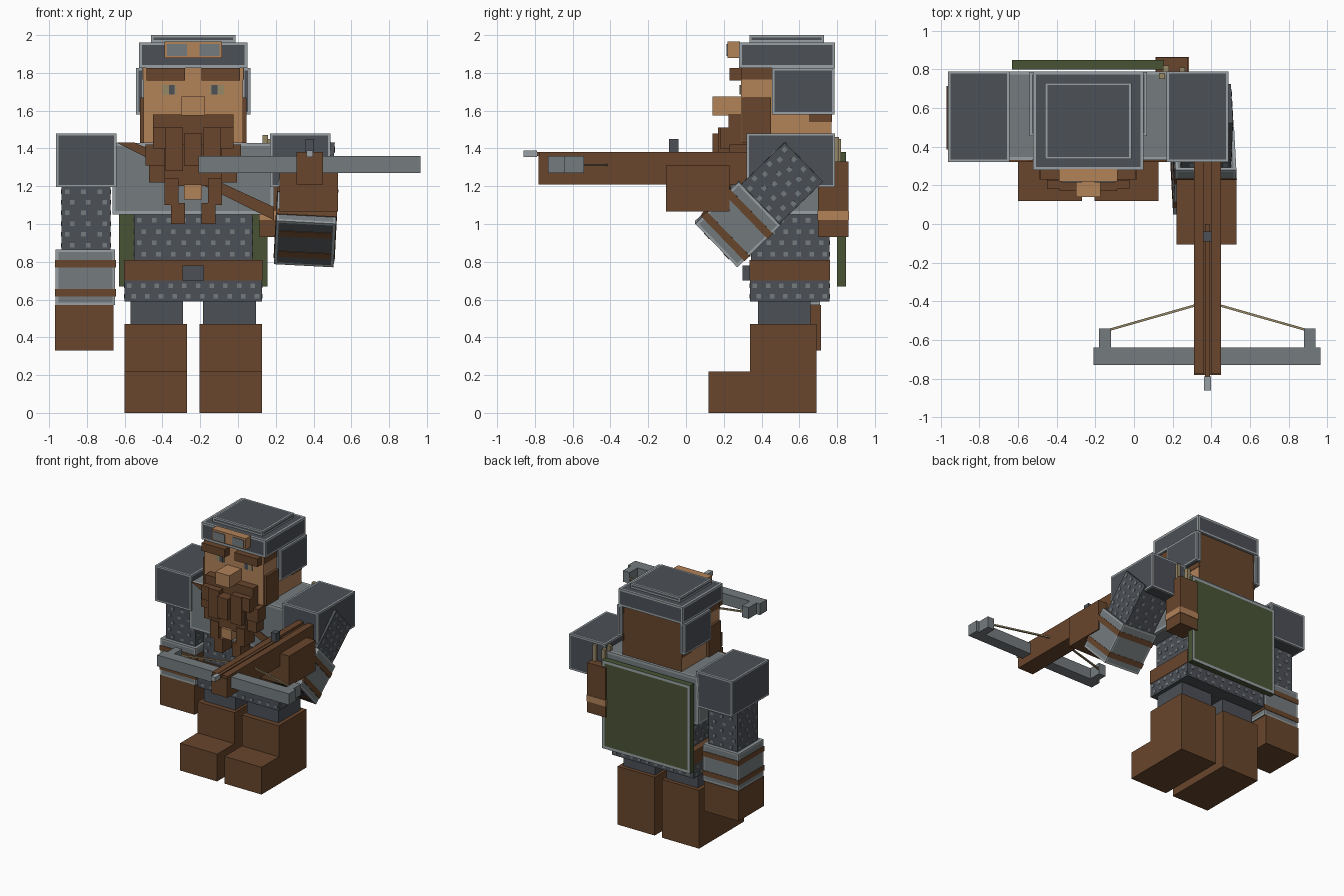
import bpy, bmesh, math
from mathutils import Matrix, Vector

if "Cube" in bpy.data.objects:
    bpy.data.objects.remove(bpy.data.objects["Cube"])

C = -0.237  # symmetry plane of the figure


def material(name, rgb):
    m = bpy.data.materials.new(name)
    lin = [((c / 255 + 0.055) / 1.055) ** 2.4 for c in rgb]
    m.diffuse_color = (*lin, 1)
    m.use_nodes = True
    m.node_tree.nodes["Principled BSDF"].inputs["Base Color"].default_value = m.diffuse_color
    return m


DARK = material("dark_steel", (76, 80, 86))
MID = material("mid_steel", (117, 124, 127))
LIGHT = material("light_steel", (153, 160, 163))
BROWN = material("brown_leather", (104, 70, 44))
SKIN = material("skin", (178, 130, 89))
GREEN = material("green_cloth", (73, 84, 53))
TAN = material("tan_cord", (150, 135, 102))


def finish(bm, name, mats, xform=None):
    if xform:
        bm.transform(xform)
    me = bpy.data.meshes.new(name)
    bm.to_mesh(me)
    bm.free()
    for m in mats:
        me.materials.append(m)
    ob = bpy.data.objects.new(name, me)
    bpy.context.collection.objects.link(ob)
    return ob


def add_box(bm, x0, x1, y0, y1, z0, z1):
    mat = Matrix.Translation(((x0 + x1) / 2, (y0 + y1) / 2, (z0 + z1) / 2)) @ \
        Matrix.Diagonal((x1 - x0, y1 - y0, z1 - z0, 1))
    bmesh.ops.create_cube(bm, size=1, matrix=mat)


def box(name, b, mat, rim=0, xform=None, rim_mat=LIGHT, rim_dir=None, paint=None):
    """Box; optional inset border on faces, optional (direction, material) paint."""
    bm = bmesh.new()
    add_box(bm, *b)
    bm.normal_update()
    mats = [mat, rim_mat]
    if paint:
        mats.append(paint[1])
        for f in bm.faces:
            if f.normal.dot(Vector(paint[0])) > 0.9:
                f.material_index = 2
    if rim:
        faces = [f for f in bm.faces
                 if rim_dir is None or f.normal.dot(Vector(rim_dir)) > 0.9]
        for f in bmesh.ops.inset_individual(bm, faces=faces, thickness=rim)["faces"]:
            f.material_index = 1
    return finish(bm, name, mats, xform)


def pair(name, b, mat, **kw):
    """Box plus its mirror image across the figure's centre."""
    box(name + "_right", b, mat, **kw)
    box(name + "_left", (2 * C - b[1], 2 * C - b[0], *b[2:]), mat, **kw)


def studs(name, b, mat=MID, step=0.075, s=0.012, xform=None):
    """Staggered flat chain-mail studs on the four upright sides of a box."""
    x0, x1, y0, y1, z0, z1 = b
    bm = bmesh.new()
    rows = max(1, round((z1 - z0) / (step * 0.75)))
    for r in range(rows):
        z = z0 + (r + 0.5) * (z1 - z0) / rows
        for lo, hi, axis in ((x0, x1, 0), (y0, y1, 1)):
            n = round((hi - lo) / step)
            for i in range(n):
                t = lo + (i + (0.35 if r % 2 else 0.65)) * (hi - lo) / n
                for p in ((y0, y1) if axis == 0 else (x0, x1)):
                    d = 0.003
                    if axis == 0:
                        add_box(bm, t - s, t + s, p - d, p + d, z - s, z + s)
                    else:
                        add_box(bm, p - d, p + d, t - s, t + s, z - s, z + s)
    finish(bm, name, [mat], xform)


def grow(b, z0, z1, g=0.004):
    return (b[0] - g, b[1] + g, b[2] - g, b[3] + g, z0, z1)


# Boots and legs
pair("boot", (-0.60, -0.27, 0.34, 0.69, 0, 0.47), BROWN)
pair("boot_toe", (-0.60, -0.27, 0.12, 0.34, 0, 0.22), BROWN)
pair("leg", (-0.57, -0.29, 0.38, 0.66, 0.47, 0.60), DARK)

# Mail skirt, belt and mail shirt
skirt = (-0.60, 0.126, 0.34, 0.76, 0.59, 0.70)
box("mail_skirt", skirt, DARK)
studs("skirt_studs", skirt)
box("belt", (-0.603, 0.129, 0.337, 0.763, 0.70, 0.81), BROWN)
box("belt_buckle", (-0.295, -0.18, 0.30, 0.34, 0.70, 0.78), DARK)
shirt = (-0.55, 0.076, 0.345, 0.76, 0.81, 1.05)
box("mail_shirt", shirt, DARK)
studs("shirt_studs", shirt)

# Breastplate with diagonal strap
box("breastplate", (-0.665, 0.19, 0.33, 0.79, 1.05, 1.43), MID, rim=0.025)
bm = bmesh.new()
outline = [(-0.645, 1.432), (-0.55, 1.432), (0.19, 1.09), (0.19, 1.02)]
face = bm.faces.new([bm.verts.new((x, 0.321, z)) for x, z in outline])
ext = bmesh.ops.extrude_face_region(bm, geom=[face])["geom"]
bmesh.ops.translate(bm, vec=(0, 0.009, 0), verts=[v for v in ext if isinstance(v, bmesh.types.BMVert)])
bmesh.ops.recalc_face_normals(bm, faces=bm.faces)
finish(bm, "chest_strap", [BROWN])

# Shoulder pads
pair("shoulder_pad", (-0.963, -0.643, 0.32, 0.79, 1.195, 1.48), DARK, rim=0.018)

# Hanging right arm
arm = (-0.935, -0.675, 0.42, 0.68, 0.86, 1.20)
box("right_upper_arm", arm, DARK)
studs("right_arm_studs", arm)
cuff = (-0.965, -0.65, 0.39, 0.71, 0.57, 0.865)
box("right_bracer", cuff, MID, rim=0.02)
for i, (a, b) in enumerate(((0.615, 0.655), (0.77, 0.81))):
    box(f"right_bracer_stripe_{i}", grow(cuff, a, b), BROWN)
box("right_hand", (-0.97, -0.66, 0.39, 0.715, 0.33, 0.57), BROWN)

# Bent left arm, built upright and swung forward
swing = (Matrix.Translation((0.36, 0.275, 1.005)) @ Matrix.Rotation(math.radians(3), 4, 'Y')
         @ Matrix.Rotation(math.radians(-46), 4, 'X'))
arm = (-0.13, 0.13, -0.14, 0.15, 0.15, 0.48)
box("left_upper_arm", arm, DARK, xform=swing)
studs("left_arm_studs", arm, xform=swing)
cuff = (-0.158, 0.158, -0.16, 0.16, -0.16, 0.16)
box("left_bracer", cuff, MID, rim=0.02, xform=swing, paint=((0, 0, -1), DARK))
for i, (a, b) in enumerate(((-0.11, -0.07), (0.06, 0.10))):
    box(f"left_bracer_stripe_{i}", grow(cuff, a, b), BROWN, xform=swing)
for i, y in enumerate((-0.09, 0.06)):
    box(f"left_bracer_end_stripe_{i}", (-0.14, 0.14, y, y + 0.04, -0.164, -0.158), BROWN, xform=swing)
box("left_hand", (0.22, 0.53, -0.105, 0.23, 1.065, 1.31), BROWN)

# Head with hair at the back
box("head", (-0.50, 0.026, 0.29, 0.77, 1.43, 1.83), SKIN, paint=((0, 1, 0), BROWN))
pair("side_hair", (-0.505, -0.49, 0.29, 0.772, 1.765, 1.83), BROWN)
pair("nape_hair", (-0.504, -0.49, 0.65, 0.772, 1.54, 1.60), BROWN)
pair("eyebrow", (-0.485, -0.28, 0.23, 0.31, 1.76, 1.825), BROWN)
pair("eye_white", (-0.40, -0.325, 0.285, 0.292, 1.685, 1.735), TAN)
pair("eye_pupil", (-0.365, -0.335, 0.283, 0.291, 1.685, 1.735), DARK)
box("nose", (-0.30, -0.174, 0.14, 0.30, 1.575, 1.675), SKIN)

# Beard blocks and braids
pair("sideburn", (-0.52, -0.45, 0.30, 0.45, 1.43, 1.67), BROWN)
box("beard_mass", (-0.45, -0.024, 0.225, 0.32, 1.40, 1.58), BROWN)
box("beard_chin", (-0.285, -0.19, 0.14, 0.30, 1.31, 1.48), BROWN)
pair("beard_cheek", (-0.45, -0.385, 0.18, 0.30, 1.40, 1.51), BROWN)
pair("beard_lock", (-0.385, -0.29, 0.17, 0.30, 1.28, 1.51), BROWN)
pair("beard_side", (-0.49, -0.33, 0.23, 0.335, 1.31, 1.42), BROWN)
pair("beard_lower_side", (-0.47, -0.38, 0.24, 0.335, 1.22, 1.31), BROWN)
box("beard_base", (-0.39, -0.084, 0.21, 0.335, 1.20, 1.42), BROWN)
pair("braid", (-0.39, -0.315, 0.20, 0.335, 1.10, 1.24), BROWN)
pair("braid_tip", (-0.355, -0.28, 0.20, 0.32, 1.00, 1.11), BROWN)
box("beard_clasp", (-0.285, -0.19, 0.19, 0.33, 1.13, 1.21), SKIN)

# Helmet, ear flaps and goggles
box("helmet_band", (-0.523, 0.049, 0.28, 0.79, 1.825, 1.962), DARK, rim=0.022)
box("helmet_top", (-0.46, -0.014, 0.335, 0.73, 1.962, 2.0), DARK, rim=0.017)
pair("ear_flap", (-0.54, -0.495, 0.455, 0.785, 1.58, 1.826), DARK, rim=0.018)
box("goggles", (-0.388, -0.085, 0.22, 0.285, 1.88, 1.967), SKIN)
pair("goggle_lens", (-0.375, -0.27, 0.214, 0.222, 1.89, 1.952), MID)

# Cape panel and bolt quiver
box("back_panel", (-0.63, 0.155, 0.80, 0.848, 0.67, 1.38), GREEN, rim=0.032, rim_dir=(0, 1, 0))
quiver = (0.115, 0.28, 0.70, 0.86, 0.93, 1.33)
box("quiver", quiver, BROWN)
box("quiver_band", grow(quiver, 1.02, 1.07), SKIN)
for i, (x, y, top) in enumerate(((0.13, 0.75, 1.47), (0.15, 0.79, 1.45), (0.235, 0.78, 1.46))):
    box(f"quiver_bolt_{i}", (x, x + 0.03, y, y + 0.03, 1.30, top), TAN)

# Crossbow
X = 0.38
box("crossbow_stock", (X - 0.07, X + 0.07, -0.78, 0.36, 1.21, 1.36), BROWN)
for i, s in enumerate((-1, 1)):
    a, b = sorted((X + s * 0.018, X + s * 0.07))
    box(f"crossbow_rail_{i}", (a, b, -0.775, 0.36, 1.36, 1.38), BROWN)
box("loaded_bolt", (X - 0.012, X + 0.012, -0.80, 0.0, 1.36, 1.382), BROWN)
box("bolt_tip", (X - 0.018, X + 0.018, -0.86, -0.79, 1.355, 1.39), LIGHT)
box("crossbow_sight", (X - 0.022, X + 0.022, -0.09, -0.04, 1.36, 1.45), DARK)
box("crossbow_limb", (-0.21, 0.965, -0.73, -0.64, 1.27, 1.36), MID)
for side, s in (("right", -1), ("left", 1)):
    a, b = sorted((X + s * 0.50, X + s * 0.56))
    box(f"limb_tip_{side}", (a, b, -0.64, -0.54, 1.27, 1.36), MID)
    p, q = Vector((X + s * 0.51, -0.548, 1.312)), Vector((X + s * 0.06, -0.42, 1.312))
    turn = Matrix.Translation((p + q) / 2) @ Matrix.Rotation(math.atan2(q.y - p.y, q.x - p.x), 4, 'Z')
    h = (q - p).length / 2
    box(f"bow_string_{side}", (-h, h, -0.006, 0.006, -0.006, 0.006), TAN, xform=turn)
